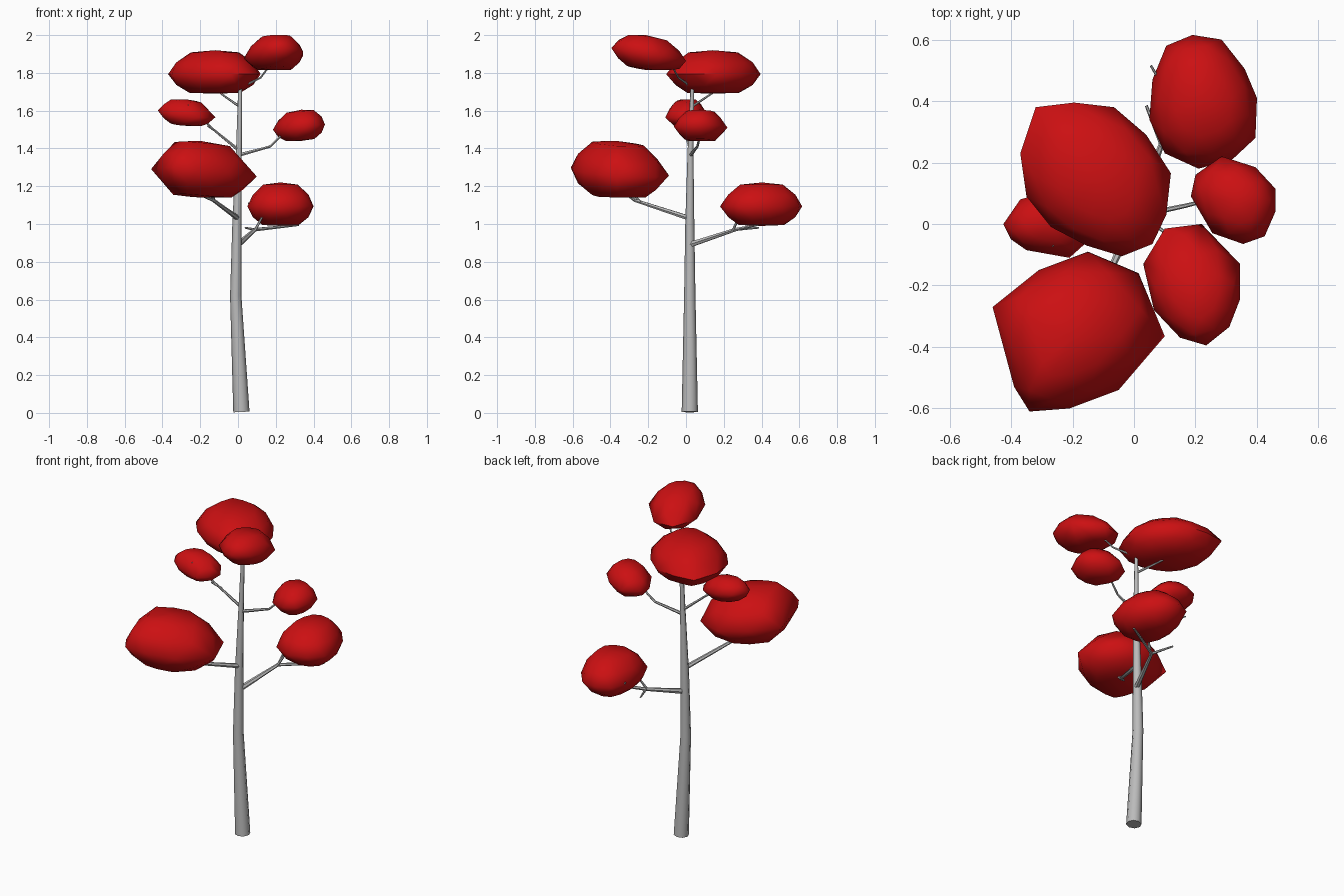
import bpy
import bmesh
import math
from mathutils import Vector

cube = bpy.data.objects.get("Cube")
if cube:
    bpy.data.objects.remove(cube, do_unlink=True)


def make_material(name, colour):
    material = bpy.data.materials.new(name)
    material.use_nodes = True
    material.diffuse_color = (*colour, 1)
    shader = material.node_tree.nodes["Principled BSDF"]
    shader.inputs["Base Color"].default_value = (*colour, 1)
    shader.inputs["Roughness"].default_value = 0.8
    return material


bark = make_material("grey bark", (0.5, 0.5, 0.5))
leaves = make_material("red leaves", (0.6, 0.005, 0.006))


def smooth(obj, degrees):
    bpy.ops.object.select_all(action="DESELECT")
    obj.select_set(True)
    bpy.context.view_layer.objects.active = obj
    bpy.ops.object.shade_smooth_by_angle(angle=math.radians(degrees))


def make_limb(name, paths, sides_level):
    """Tapered tubes; each path is a list of (x, y, z, radius)."""
    curve = bpy.data.curves.new(name, "CURVE")
    curve.dimensions = "3D"
    curve.bevel_depth = 1
    curve.bevel_resolution = sides_level
    curve.use_fill_caps = True
    for path in paths:
        spline = curve.splines.new("POLY")
        spline.points.add(len(path) - 1)
        for point, (x, y, z, radius) in zip(spline.points, path):
            point.co = (x, y, z, 1)
            point.radius = radius
    obj = bpy.data.objects.new(name, curve)
    bpy.context.collection.objects.link(obj)
    bpy.ops.object.select_all(action="DESELECT")
    obj.select_set(True)
    bpy.context.view_layer.objects.active = obj
    bpy.ops.object.convert(target="MESH")
    obj = bpy.context.view_layer.objects.active
    obj.data.materials.clear()
    obj.data.materials.append(bark)
    smooth(obj, 50)


# Rings of a leaf pad: (height share, width share)
PAD_RINGS = [(0.02, 0.55), (0.2, 0.86), (0.45, 1), (0.72, 0.86), (0.95, 0.52)]


def make_pad(name, outline, bottom, top, slope=(0, 0)):
    """Faceted dome wrapped around an outline seen from above."""
    points = [Vector(p) for p in outline]
    centre = sum(points, Vector((0, 0))) / len(points)
    slope = Vector(slope)
    mesh = bmesh.new()

    def add(flat, share):
        z = bottom + (top - bottom) * share + slope.dot(flat - centre)
        mesh.verts.new((flat.x, flat.y, min(max(z, bottom), top)))

    for index, (share, width) in enumerate(PAD_RINGS):
        for i, point in enumerate(points):
            # Every other ring sits between the outline corners
            if index % 2:
                point = (point + points[i - 1]) / 2
            add(centre + (point - centre) * width, share)
    add(centre, 0)
    add(centre, 1)

    hull = bmesh.ops.convex_hull(mesh, input=mesh.verts)
    loose = {v for v in hull["geom_interior"] + hull["geom_unused"]
             if isinstance(v, bmesh.types.BMVert)}
    bmesh.ops.delete(mesh, geom=list(loose), context="VERTS")
    bmesh.ops.recalc_face_normals(mesh, faces=mesh.faces)
    data = bpy.data.meshes.new(name)
    mesh.to_mesh(data)
    mesh.free()
    data.materials.append(leaves)
    obj = bpy.data.objects.new(name, data)
    bpy.context.collection.objects.link(obj)
    smooth(obj, 55)


# Trunk
make_limb("trunk", [[
    (0.018, 0.02, 0.005, 0.043), (-0.012, 0.02, 0.62, 0.03),
    (-0.006, 0.02, 1, 0.024), (0.005, 0.024, 1.4, 0.015),
    (0.012, 0.035, 1.78, 0.009)]], 2)

# Branches: main stem first, then twigs
make_limb("lower_front_branch", [
    [(0, 0.02, 1.03, 0.014), (-0.13, -0.27, 1.125, 0.009), (-0.23, -0.33, 1.17, 0.006)],
    [(-0.13, -0.27, 1.125, 0.008), (-0.12, -0.33, 1.2, 0.006)],
    [(-0.11, -0.24, 1.115, 0.007), (-0.17, -0.28, 1.16, 0.005)]], 1)
make_limb("lower_back_branch", [
    [(0, 0.02, 0.89, 0.016), (0.09, 0.26, 0.97, 0.01), (0.32, 0.38, 0.995, 0.006)],
    [(0.09, 0.26, 0.97, 0.008), (0.04, 0.385, 0.98, 0.005)],
    [(0.09, 0.25, 0.967, 0.008), (0.13, 0.28, 1.04, 0.005)],
    [(0.1, 0.44, 1.09, 0.005), (0.055, 0.515, 1.11, 0.004)]], 1)
make_limb("middle_right_branch", [
    [(0.005, 0.025, 1.39, 0.009), (-0.13, -0.01, 1.5, 0.006), (-0.265, -0.07, 1.63, 0.004)],
    [(-0.11, 0, 1.485, 0.006), (-0.16, -0.03, 1.52, 0.005)]], 1)
make_limb("middle_left_branch", [
    [(0.005, 0.025, 1.365, 0.01), (0.17, 0.06, 1.41, 0.007), (0.25, 0.08, 1.49, 0.005)]], 1)
make_limb("upper_back_branch", [
    [(0.01, 0.03, 1.62, 0.007), (-0.09, 0.135, 1.69, 0.005), (-0.18, 0.32, 1.86, 0.004)]], 1)
make_limb("upper_front_branch", [
    [(0.012, 0.035, 1.72, 0.007), (0.12, -0.04, 1.775, 0.005), (0.26, -0.145, 1.96, 0.004)]], 1)

# Leaf pads, lowest to highest
make_pad("lower_back_leaf_pad", [
    (0.19, 0.615), (0.285, 0.6), (0.36, 0.505), (0.4, 0.41), (0.395, 0.28), (0.32, 0.21),
    (0.21, 0.18), (0.1, 0.23), (0.05, 0.34), (0.06, 0.47), (0.105, 0.58)],
    0.99, 1.22)
make_pad("lower_front_leaf_pad", [
    (-0.46, -0.27), (-0.31, -0.15), (-0.15, -0.09), (0.015, -0.16), (0.1, -0.365),
    (-0.05, -0.54), (-0.21, -0.6), (-0.34, -0.61), (-0.39, -0.53)],
    1.14, 1.44, (-0.08, -0.05))
make_pad("middle_left_leaf_pad", [
    (0.185, 0.09), (0.2, 0.16), (0.285, 0.22), (0.395, 0.185), (0.46, 0.115),
    (0.46, 0.04), (0.425, -0.04), (0.355, -0.065), (0.255, -0.03)],
    1.44, 1.605, (0.1, 0))
make_pad("middle_right_leaf_pad", [
    (-0.425, 0), (-0.4, -0.05), (-0.35, -0.085), (-0.21, -0.11), (-0.16, -0.065),
    (-0.12, 0), (-0.17, 0.08), (-0.28, 0.105), (-0.37, 0.08)],
    1.52, 1.66, (-0.12, 0.1))
make_pad("upper_back_leaf_pad", [
    (-0.195, 0.395), (-0.065, 0.38), (0.04, 0.29), (0.12, 0.165), (0.105, 0.03),
    (0.06, -0.065), (-0.04, -0.105), (-0.155, -0.07), (-0.27, -0.01), (-0.35, 0.09),
    (-0.37, 0.23), (-0.32, 0.38)],
    1.69, 1.92)
make_pad("upper_front_leaf_pad", [
    (0.03, -0.13), (0.1, -0.015), (0.22, 0), (0.345, -0.13), (0.345, -0.245),
    (0.31, -0.335), (0.235, -0.395), (0.15, -0.37), (0.065, -0.28)],
    1.815, 2, (0.05, -0.17))
